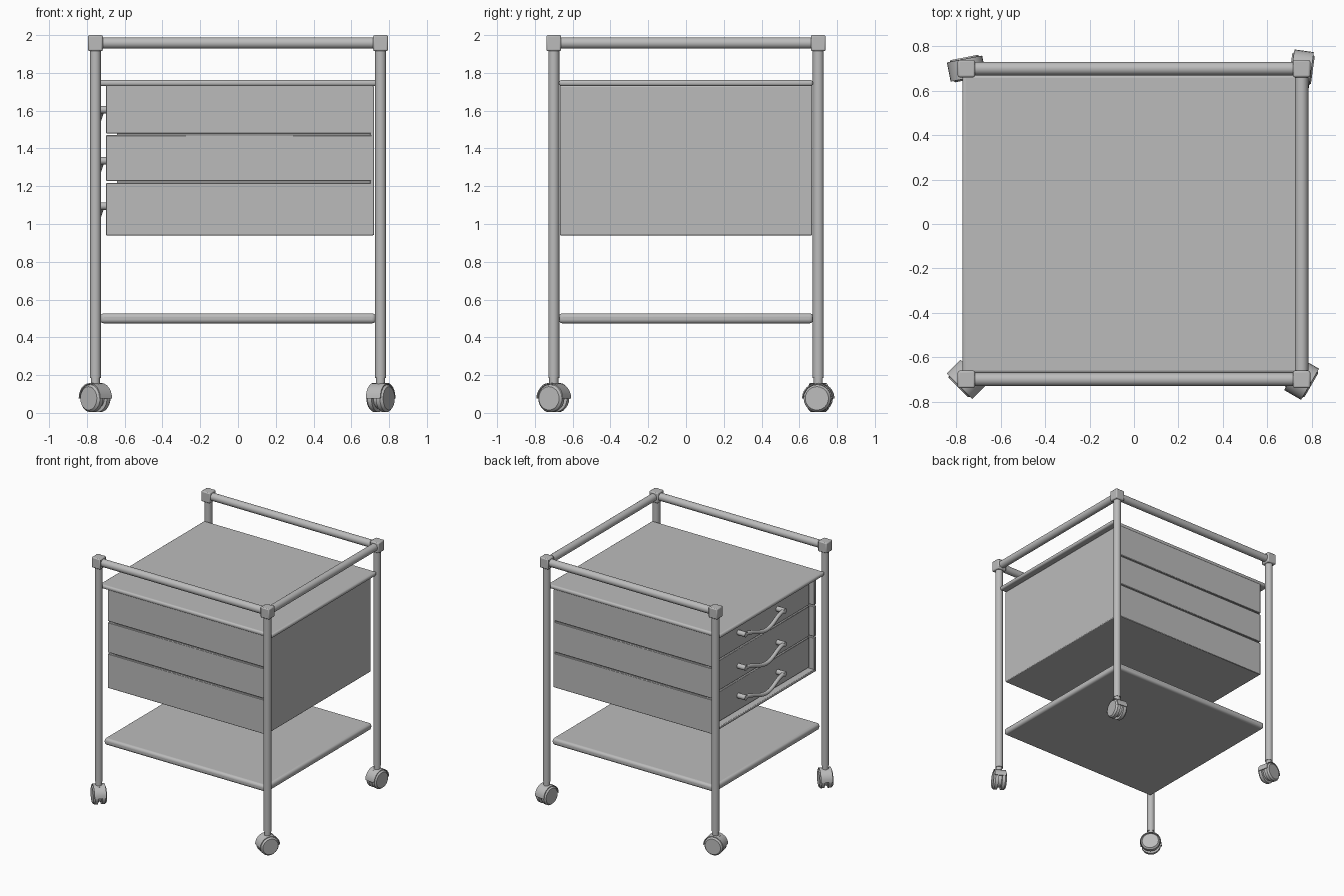
import bpy, bmesh, math
from mathutils import Vector, Matrix

if "Cube" in bpy.data.objects:
    bpy.data.objects.remove(bpy.data.objects["Cube"])

grey = bpy.data.materials.new("light_grey")
grey.diffuse_color = (0.5, 0.5, 0.5, 1)
grey.use_nodes = True
grey.node_tree.nodes["Principled BSDF"].inputs["Base Color"].default_value = grey.diffuse_color

PX, PY = 0.755, 0.70          # post centre positions


def finish(name, bm, bevel=0.0, segments=2):
    bmesh.ops.recalc_face_normals(bm, faces=bm.faces)
    mesh = bpy.data.meshes.new(name)
    bm.to_mesh(mesh)
    bm.free()
    ob = bpy.data.objects.new(name, mesh)
    bpy.context.collection.objects.link(ob)
    mesh.materials.append(grey)
    bpy.ops.object.select_all(action='DESELECT')
    ob.select_set(True)
    bpy.context.view_layer.objects.active = ob
    bpy.ops.object.shade_smooth_by_angle(angle=math.radians(35))
    if bevel:
        mod = ob.modifiers.new("rounding", 'BEVEL')
        mod.width, mod.segments = bevel, segments
    return ob


def box(name, lo, hi, bevel=0.0, segments=2):
    lo, hi = Vector(lo), Vector(hi)
    bm = bmesh.new()
    bmesh.ops.create_cube(bm, size=1, matrix=Matrix.Translation((lo + hi) / 2)
                          @ Matrix.Diagonal((*(hi - lo), 1)))
    return finish(name, bm, bevel, segments)


def add_rod(bm, a, b, r1, r2=None, sides=24):
    a, b = Vector(a), Vector(b)
    rot = (b - a).to_track_quat('Z', 'Y').to_matrix().to_4x4()
    bmesh.ops.create_cone(bm, cap_ends=True, segments=sides, radius1=r1,
                          radius2=r1 if r2 is None else r2, depth=(b - a).length,
                          matrix=Matrix.Translation((a + b) / 2) @ rot)


def rod(name, a, b, r):
    bm = bmesh.new()
    add_rod(bm, a, b, r)
    return finish(name, bm)


# Twin-wheel caster, rolling along its local x direction
def caster(x, y, angle):
    zc, place = 0.077, Matrix.Translation((x, y, 0)) @ Matrix.Rotation(math.radians(angle), 4, 'Z')
    bm = bmesh.new()
    for s in (-1, 1):
        add_rod(bm, (0, s * 0.014, zc), (0, s * 0.038, zc), 0.073)
        add_rod(bm, (0, s * 0.038, zc), (0, s * 0.051, zc), 0.073, 0.062)
    wheels = finish("caster_wheels", bm)

    # Curved hood with a central web
    bm = bmesh.new()
    steps = 12
    rings = []
    for i in range(steps + 1):
        t = math.pi * i / steps
        rings.append([bm.verts.new((r * math.cos(t), w, zc + r * math.sin(t)))
                      for r, w in ((0.075, -0.044), (0.081, -0.044), (0.081, 0.044), (0.075, 0.044))])
    for p, q in zip(rings, rings[1:]):
        for k in range(4):
            bm.faces.new((p[k], p[(k + 1) % 4], q[(k + 1) % 4], q[k]))
    bm.faces.new(rings[0])
    bm.faces.new(rings[-1])
    add_rod(bm, (0, -0.012, zc), (0, 0.012, zc), 0.055)
    bmesh.ops.create_cube(bm, size=1, matrix=Matrix.Translation((0, 0, 0.12))
                          @ Matrix.Diagonal((0.07, 0.022, 0.06, 1)))
    hood = finish("caster_hood", bm)

    # Swivel stem
    bm = bmesh.new()
    add_rod(bm, (0, 0, 0.14), (0, 0, 0.20), 0.024)
    stem = finish("caster_stem", bm)
    for ob in (wheels, hood, stem):
        ob.matrix_world = place


# Posts, corner caps and casters
for sx, sy, angle in ((-1, -1, -45), (1, -1, 60), (-1, 1, 11), (1, 1, 82)):
    x, y = sx * PX, sy * PY
    rod("post", (x, y, 0.185), (x, y, 1.95), 0.029)
    box("corner_cap", (x - 0.039, y - 0.039, 1.915), (x + 0.039, y + 0.039, 2.0), 0.008)
    caster(x, y, angle)

# Guard rails on three sides, the drawer side is open
for sy in (-1, 1):
    rod("long_rail", (-PX, sy * PY, 1.958), (PX, sy * PY, 1.958), 0.03)
rod("side_rail", (PX, -PY, 1.958), (PX, PY, 1.958), 0.03)

# Table top and lower shelf with rounded edges
box("table_top", (-0.773, -0.672, 1.73), (0.773, 0.672, 1.762), 0.014, 4)
box("lower_shelf", (-0.73, -0.674, 0.474), (0.73, 0.674, 0.527), 0.02, 4)

# Drawer cabinet: core, bottom, back panel
box("cabinet_core", (-0.64, -0.655, 0.95), (0.71, 0.655, 1.732))
box("cabinet_bottom", (-0.698, -0.66, 0.94), (0.715, 0.66, 0.962), 0.005)
box("cabinet_end_panel", (0.70, -0.668, 0.94), (0.72, 0.668, 1.732), 0.006)

# Three tiers with side panels, recessed drawer fronts and handles
gap = 0.005
for z0, z1, zh in ((0.94, 1.222, 1.095), (1.222, 1.475, 1.335), (1.475, 1.737, 1.605)):
    low = z0 + (gap if z0 > 0.95 else 0)
    high = z1 - (gap if z1 < 1.7 else 0)
    for sy in (-1, 1):
        a, b = sorted((sy * 0.64, sy * 0.668))
        box("cabinet_side", (-0.698, a, low), (0.715, b, high), 0.003, 1)
    box("drawer_front", (-0.662, -0.632, max(low, 0.975)), (-0.63, 0.632, min(high, 1.725)), 0.003, 1)

    # Feet of the drooping handle
    for sy in (-1, 1):
        rod("handle_foot", (-0.665, 0.03 + sy * 0.25, zh), (-0.735, 0.03 + sy * 0.25, zh), 0.02)

    # Handle grip, a swept tube that dips in the middle
    bm = bmesh.new()
    rings, n, sides = [], 20, 12
    for i in range(n + 1):
        u = 2 * i / n - 1
        dip = 0.5 + 0.5 * math.cos(math.pi * u)
        c = Vector((-0.722 - 0.018 * dip, 0.03 + 0.25 * u, zh - 0.055 * dip))
        rings.append([bm.verts.new(c + Vector((math.cos(2 * math.pi * k / sides), 0,
                      math.sin(2 * math.pi * k / sides))) * 0.016) for k in range(sides)])
    for p, q in zip(rings, rings[1:]):
        for k in range(sides):
            bm.faces.new((p[k], p[(k + 1) % sides], q[(k + 1) % sides], q[k]))
    bm.faces.new(rings[0])
    bm.faces.new(rings[-1])
    finish("handle_grip", bm)
